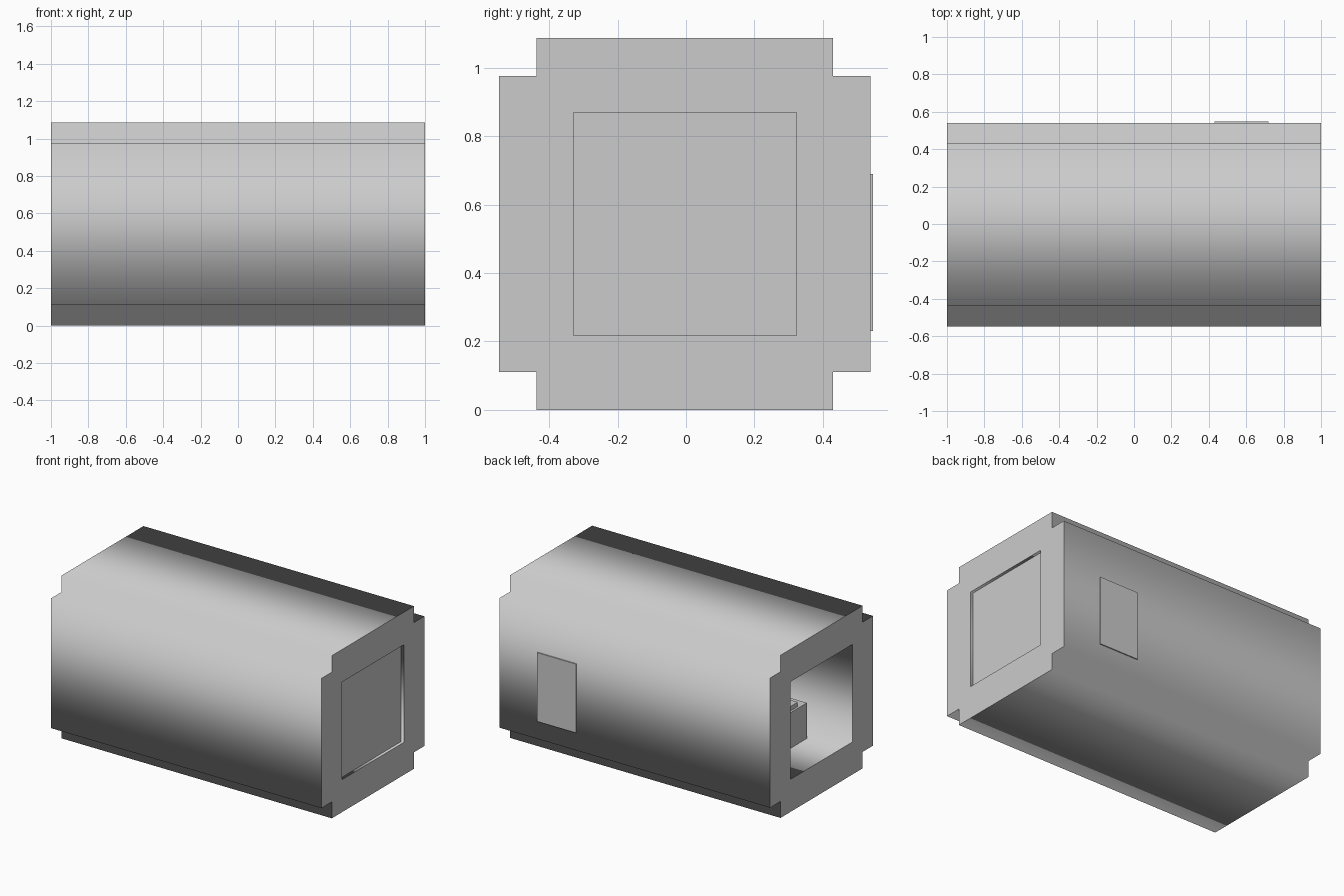
import bpy
from math import pi

if "Cube" in bpy.data.objects:
    bpy.data.objects.remove(bpy.data.objects["Cube"])

YC = -0.0035          # body is shifted slightly to balance the door plate
H = 0.5435            # half width and half height of the body
N = 0.11              # corner notch size
OPEN = 0.326          # half size of the square tunnel


def box(name, lo, hi):
    bpy.ops.mesh.primitive_cube_add(size=1, location=[(a + b) / 2 for a, b in zip(lo, hi)])
    ob = bpy.context.object
    ob.name = name
    ob.scale = [b - a for a, b in zip(lo, hi)]
    bpy.ops.object.transform_apply(location=False, rotation=False, scale=True)
    return ob


def add_loop(curve, pts):
    s = curve.splines.new('POLY')
    s.points.add(len(pts) - 1)
    for p, (y, z) in zip(s.points, pts):
        p.co = (y + YC, z + H, 0, 1)
    s.use_cyclic_u = True


# Module shell: notched square profile with a square tunnel, extruded along x
curve = bpy.data.curves.new("module_shell", 'CURVE')
curve.dimensions = '2D'
curve.fill_mode = 'BOTH'
curve.extrude = 1.0
a = H - N
outer = []
for sy, sz in ((1, 1), (-1, 1), (-1, -1), (1, -1)):
    corner = [(sy * H, sz * a), (sy * a, sz * a), (sy * a, sz * H)]
    outer += corner if sy * sz > 0 else corner[::-1]
add_loop(curve, outer)
add_loop(curve, [(OPEN, OPEN), (-OPEN, OPEN), (-OPEN, -OPEN), (OPEN, -OPEN)])
shell = bpy.data.objects.new("module_shell", curve)
bpy.context.collection.objects.link(shell)
shell.rotation_euler = (pi / 2, 0, pi / 2)
bpy.ops.object.select_all(action='DESELECT')
bpy.context.view_layer.objects.active = shell
shell.select_set(True)
bpy.ops.object.convert(target='MESH')

# Recessed panel closing the right end
F = H - OPEN          # tunnel floor height
box("end_panel", (0.95, YC - OPEN, F), (0.98, YC + OPEN, F + 2 * OPEN))

# Thin door plate on the back side
box("side_door", (0.43, H + YC - 0.01, 0.23), (0.72, 0.547, 0.69))

# Console on the tunnel floor near the open end, with a small raised top
box("console", (-0.745, -0.213, F), (-0.32, 0.206, 0.455))
box("console_top", (-0.73, -0.137, 0.455), (-0.40, 0.13, 0.485))
